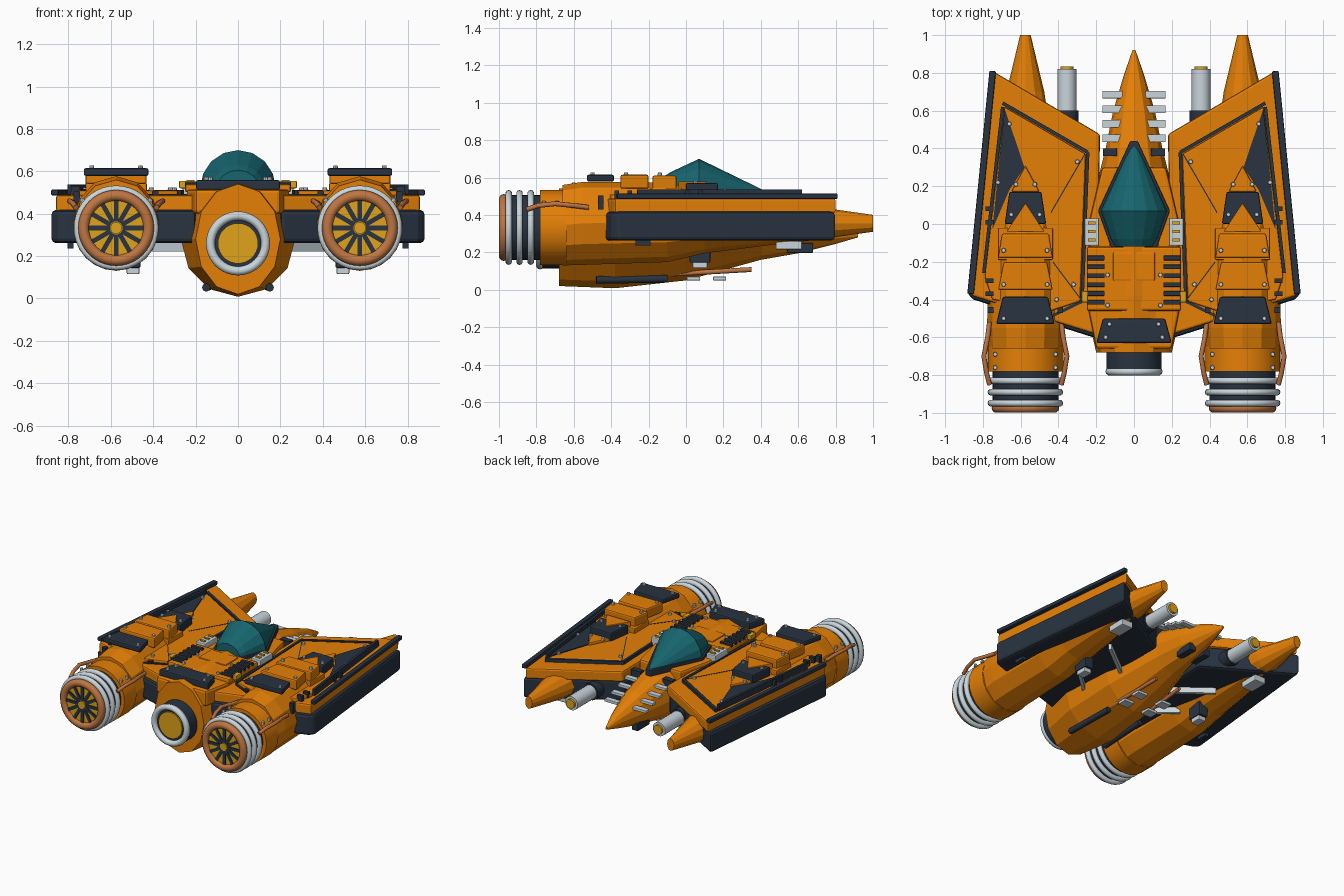
import bpy, bmesh, math
from mathutils import Vector

old = bpy.data.objects.get("Cube")
if old:
    bpy.data.objects.remove(old, do_unlink=True)


def material(name, *rgb):
    m = bpy.data.materials.new(name)
    m.use_nodes = True
    m.diffuse_color = (*rgb, 1)
    m.node_tree.nodes["Principled BSDF"].inputs["Base Color"].default_value = (*rgb, 1)
    return m


ORANGE = material("orange paint", .78, .215, .002)
DARK = material("dark slate", .021, .033, .052)
TEAL = material("teal glass", .008, .13, .155)
GREY = material("light grey metal", .59, .67, .71)
GOLD = material("gold", .75, .37, .01)
COPPER = material("copper", .52, .18, .055)


def finish(name, bm, mat, bevel=0, smooth=False):
    bmesh.ops.recalc_face_normals(bm, faces=bm.faces[:])
    me = bpy.data.meshes.new(name)
    bm.to_mesh(me)
    bm.free()
    me.materials.append(mat)
    ob = bpy.data.objects.new(name, me)
    bpy.context.collection.objects.link(ob)
    if bevel:
        b = ob.modifiers.new("Bevel", "BEVEL")
        b.width, b.segments, b.limit_method = bevel, 2, "ANGLE"
    if smooth:
        bpy.ops.object.select_all(action="DESELECT")
        ob.select_set(True)
        bpy.context.view_layer.objects.active = ob
        bpy.ops.object.shade_smooth_by_angle(angle=math.radians(40))
    return ob


def prism(name, pts, z0, z1, mat, s=1, bevel=.008):
    """Flat outline extruded upward."""
    bm = bmesh.new()
    low = [bm.verts.new((s * x, y, z0)) for x, y in pts]
    top = [bm.verts.new((s * x, y, z1)) for x, y in pts]
    bm.faces.new(low)
    bm.faces.new(top)
    for i in range(len(pts)):
        j = (i + 1) % len(pts)
        bm.faces.new((low[i], low[j], top[j], top[i]))
    return finish(name, bm, mat, bevel)


def box(name, x0, x1, y0, y1, z0, z1, mat, s=1, bevel=.006):
    return prism(name, [(x0, y0), (x1, y0), (x1, y1), (x0, y1)], z0, z1, mat, s, bevel)


def strip(name, p, q, w, z0, z1, mat, s=1, bevel=0):
    """Straight bar between two plan points."""
    p, q = Vector(p), Vector(q)
    n = (q - p).orthogonal().normalized() * w / 2
    return prism(name, [p + n, q + n, q - n, p - n], z0, z1, mat, s, bevel)


def loft(name, x, sections, mat, n=12, smooth=False):
    """Elliptical rings (y, z, half width, half height) joined along y."""
    bm = bmesh.new()
    rings = []
    for y, z, rx, rz in sections:
        angles = [math.tau * i / n for i in range(n)]
        rings.append([bm.verts.new((x + rx * math.sin(a), y, z + rz * math.cos(a))) for a in angles])
    for a, b in zip(rings, rings[1:]):
        for i in range(n):
            j = (i + 1) % n
            bm.faces.new((a[i], a[j], b[j], b[i]))
    bm.faces.new(rings[0])
    bm.faces.new(rings[-1])
    return finish(name, bm, mat, 0, smooth)


def cylinder(name, x, z, y0, y1, r, mat, n=32):
    return loft(name, x, [(y0, z, r, r), (y1, z, r, r)], mat, n, True)


def ring(name, x, y, z, r, thick, mat):
    bpy.ops.mesh.primitive_torus_add(major_segments=40, minor_segments=10, major_radius=r,
                                     minor_radius=thick, location=(x, y, z), rotation=(math.pi / 2, 0, 0))
    ob = bpy.context.object
    ob.name = name
    ob.data.materials.append(mat)
    ob.data.shade_smooth()


def pipe(name, pts, r, mat):
    cu = bpy.data.curves.new(name, "CURVE")
    cu.dimensions, cu.bevel_depth, cu.bevel_resolution, cu.use_fill_caps = "3D", r, 2, True
    sp = cu.splines.new("POLY")
    sp.points.add(len(pts) - 1)
    for p, c in zip(sp.points, pts):
        p.co = (*c, 1)
    cu.materials.append(mat)
    bpy.context.collection.objects.link(bpy.data.objects.new(name, cu))


def rivets(name, spots, z, s=1):
    bm = bmesh.new()
    for x, y in spots:
        v = bmesh.ops.create_cone(bm, cap_ends=True, segments=8, radius1=.013, radius2=.01, depth=.018)["verts"]
        bmesh.ops.translate(bm, verts=v, vec=(s * x, y, z))
    finish(name, bm, GREY)


# Central hull, deck and canopy
loft("fuselage", 0, [(-.68, .28, .2, .26), (-.38, .28, .27, .272), (0, .3, .25, .25), (.4, .33, .15, .17),
                     (.6, .32, .11, .125), (.8, .305, .05, .06), (.92, .29, .008, .01)], ORANGE)
prism("rear_deck", [(-.2, -.66), (.2, -.66), (.24, -.46), (.24, 0), (.17, .3), (-.17, .3), (-.24, 0), (-.24, -.46)],
      .4, .515, ORANGE, bevel=.015)
box("deck_panel", -.25, .25, -.46, -.12, .5, .54, ORANGE, bevel=.012)
box("deck_hatch", -.11, .11, -.3, -.15, .53, .548, ORANGE)
prism("rear_hatch", [(-.2, -.63), (.2, -.63), (.165, -.5), (-.165, -.5)], .51, .56, DARK, bevel=.01)
rivets("rear_hatch_rivets", [(-.15, -.6), (.15, -.6), (-.13, -.53), (.13, -.53)], .565)
rivets("deck_rivets", [(a * .14, y) for a in (-1, 1) for y in (-.43, -.27)], .545)
prism("canopy_frame", [(-.12, -.125), (.12, -.125), (.19, .07), (.02, .44), (-.02, .44), (-.19, .07)],
      .49, .535, DARK, bevel=.005)
loft("canopy", 0, [(-.12, .52, .1, .085), (-.08, .52, .125, .11), (.07, .52, .178, .18), (.43, .515, .012, .01)],
     TEAL, 16)

# Central exhaust
cylinder("center_exhaust", 0, .26, -.775, -.6, .146, DARK)
ring("center_exhaust_ring", 0, -.781, .26, .13, .021, GREY)
cylinder("center_exhaust_glow", 0, .26, -.785, -.77, .095, GOLD)

wing = [(.18, .475), (.74, .805), (.86, -.38), (.2, -.585)]
for s in (1, -1):
    side = "left" if s > 0 else "right"
    x = .575 * s

    def name(part):
        return side + "_" + part

    # Wing layers, edge trim and inlays
    prism(name("wing_core"), [(.18, .455), (.73, .785), (.76, .805), (.882, -.37), (.85, -.4), (.2, -.605)],
          .262, .417, DARK, s, .02)
    prism(name("wing_skin"), wing, .41, .488, ORANGE, s, .012)
    prism(name("wing_panel"), [(.255, .37), (.685, .62), (.79, -.28), (.75, -.4), (.44, -.46), (.285, -.41)],
          .48, .51, ORANGE, s)
    strip(name("wing_edge_trim"), (.748, .81), (.865, -.37), .035, .486, .514, DARK, s, .006)
    strip(name("wing_inner_trim"), (.695, .62), (.795, -.26), .018, .49, .537, DARK, s)
    prism(name("wing_inlay"), [(.685, .61), (.58, .3), (.66, .18), (.75, -.03)], .505, .516, DARK, s, 0)
    groove = [(.695, .64), (.245, .38), (.275, -.41)]
    for p, q in zip(groove, groove[1:]):
        strip(name("wing_groove"), p, q, .018, .48, .512, DARK, s)
    strip(name("rear_groove"), (.275, -.41), (.44, -.49), .016, .48, .494, DARK, s)
    strip(name("wing_seam"), (.26, .37), (.44, .06), .006, .508, .512, DARK, s)
    strip(name("wing_seam"), (.28, -.4), (.43, -.2), .006, .508, .512, DARK, s)
    rivets(name("wing_rivets"), [(.66, .53), (.3, .33), (.32, -.32), (.72, .22), (.41, -.4)], .515, s)
    for y in (.08, .01, -.3, -.37):
        box(name("wing_vent"), .745, .785, y - .012, y + .012, .48, .53, DARK, s, 0)
    box(name("wing_foot"), .775, .805, -.27, -.19, .237, .27, DARK, s, 0)

    # Nacelle with stacked armour plates
    loft(name("nacelle"), x, [(-.66, .345, .197, .215), (-.55, .355, .203, .222), (-.1, .36, .193, .212),
                              (.1, .36, .175, .165), (.5, .355, .13, .11), (.7, .355, .1, .088),
                              (1, .355, .028, .045)], ORANGE)
    prism(name("rear_plate"), [(.42, -.53), (.73, -.53), (.695, -.385), (.455, -.385)], .578, .615, DARK, s, .01)
    prism(name("middle_plate"), [(.43, -.35), (.72, -.35), (.69, -.2), (.46, -.2)], .54, .615, ORANGE, s, .01)
    prism(name("front_plate"), [(.43, -.18), (.72, -.18), (.7, -.05), (.45, -.05)], .53, .61, ORANGE, s, .01)
    box(name("front_skirt"), .43, .72, -.19, -.02, .48, .545, ORANGE, s)
    prism(name("nacelle_hatch"), [(.465, .0), (.685, .0), (.66, .17), (.49, .17)], .5, .57, DARK, s)
    prism(name("plate_point"), [(.475, -.04), (.675, -.04), (.575, .11)], .5, .579, ORANGE, s, .004)
    prism(name("hatch_point"), [(.5, .17), (.65, .17), (.575, .31)], .5, .53, ORANGE, s)
    rivets(name("plate_rivets"), [(.575 + a * .115, y) for a in (-1, 1) for y in (-.5, -.32, -.14)], .618, s)
    rivets(name("hatch_rivets"), [(.575 + a * .075, .05) for a in (-1, 1)], .573, s)
    rivets(name("point_rivets"), [(.575 + a * .05, .21) for a in (-1, 1)], .533, s)
    for a in (-1, 1):
        box(name("nacelle_slot"), .575 + a * .185 - .015, .575 + a * .185 + .015, -.47, -.44, .43, .505, DARK, s, 0)

    # Engine: collar, ribbed sleeve, turbine face
    cylinder(name("engine_collar"), x, .332, -.78, -.64, .201, ORANGE, 24)
    cylinder(name("engine_sleeve"), x, .333, -.97, -.76, .174, DARK)
    for y in (-.948, -.89, -.83):
        ring(name("engine_rib"), x, y, .333, .182, .018, GREY)
    ring(name("engine_lip"), x, -.974, .333, .153, .026, COPPER)
    cylinder(name("turbine_disc"), x, .333, -.978, -.965, .145, GOLD)
    cylinder(name("turbine_hub"), x, .333, -.99, -.97, .028, GOLD, 16)
    for i in range(12):
        ob = box(name("turbine_spoke"), .03, .138, -.008, .004, -.011, .011, DARK, 1, 0)
        ob.location = (x, -.976, .333)
        ob.rotation_euler.y = math.tau * i / 12
    for a in (-1, 1):
        path = [(-.85, .19, .43), (-.79, .205, .45), (-.7, .22, .46), (-.6, .2, .45), (-.52, .19, .44)]
        pipe(name("engine_pipe"), [(x + a * dx, y, z) for y, dx, z in path], .013, COPPER)
        rivets(name("collar_rivets"), [(.575 + a * .16, y) for y in (-.76, -.69)], .465, s)

    # Forward gun
    cylinder(name("gun_barrel"), .355 * s, .34, .45, .82, .05, GREY, 20)
    cylinder(name("gun_collar"), .355 * s, .34, .45, .6, .06, DARK, 20)
    cylinder(name("gun_tip"), .355 * s, .34, .81, .835, .034, GOLD, 16)

    # Nose fins and deck fittings
    for i in range(4):
        y, z = .685 - i * .077, .36 + i * .025
        box(name("nose_fin"), .06, .168, y - .02, y + .02, z, z + .02, GREY, s, .003)
    box(name("nose_vent"), .09, .165, .36, .4, .4, .48, DARK, s, 0)
    for i in range(6):
        y = -.18 - i * .047
        box(name("deck_louver"), .155, .25, y - .012, y + .012, .53, .553, DARK, s, .003)
    box(name("control_box"), .185, .262, -.115, .03, .49, .55, GREY, s)
    for y in (-.085, -.04, .005):
        box(name("control_bar"), .205, .243, y - .008, y + .008, .545, .558, GOLD, s, 0)
    box(name("deck_latch"), .245, .278, -.415, -.355, .52, .555, GOLD, s)

    # Underside rails, tubes, fins and struts
    pipe(name("belly_rail"), [(.15 * s, -.48, .052), (.135 * s, -.1, .058)], .02, DARK)
    pipe(name("belly_tube"), [(.1 * s, -.2, .077), (.12 * s, 0, .088), (.1 * s, .35, .108)], .013, COPPER)
    for y in (.04, .18):
        box(name("belly_fin"), .06, .14, y - .035, y + .035, .05, .07, GREY, s, .003)
    box(name("nose_belly_vent"), .035, .085, .54, .68, .197, .25, DARK, s)
    for p, q in (((.2, .1), (.46, .3)), ((.22, -.25), (.44, -.05))):
        strip(name("wing_strut"), p, q, .022, .222, .265, GREY, s)
    box(name("nacelle_belly_box"), .46, .53, .02, .13, .145, .25, DARK, s)
    box(name("nacelle_belly_cap"), .465, .525, .035, .115, .115, .15, GREY, s)
    box(name("nacelle_belly_plate"), .53, .62, .48, .62, .215, .26, GREY, s)
